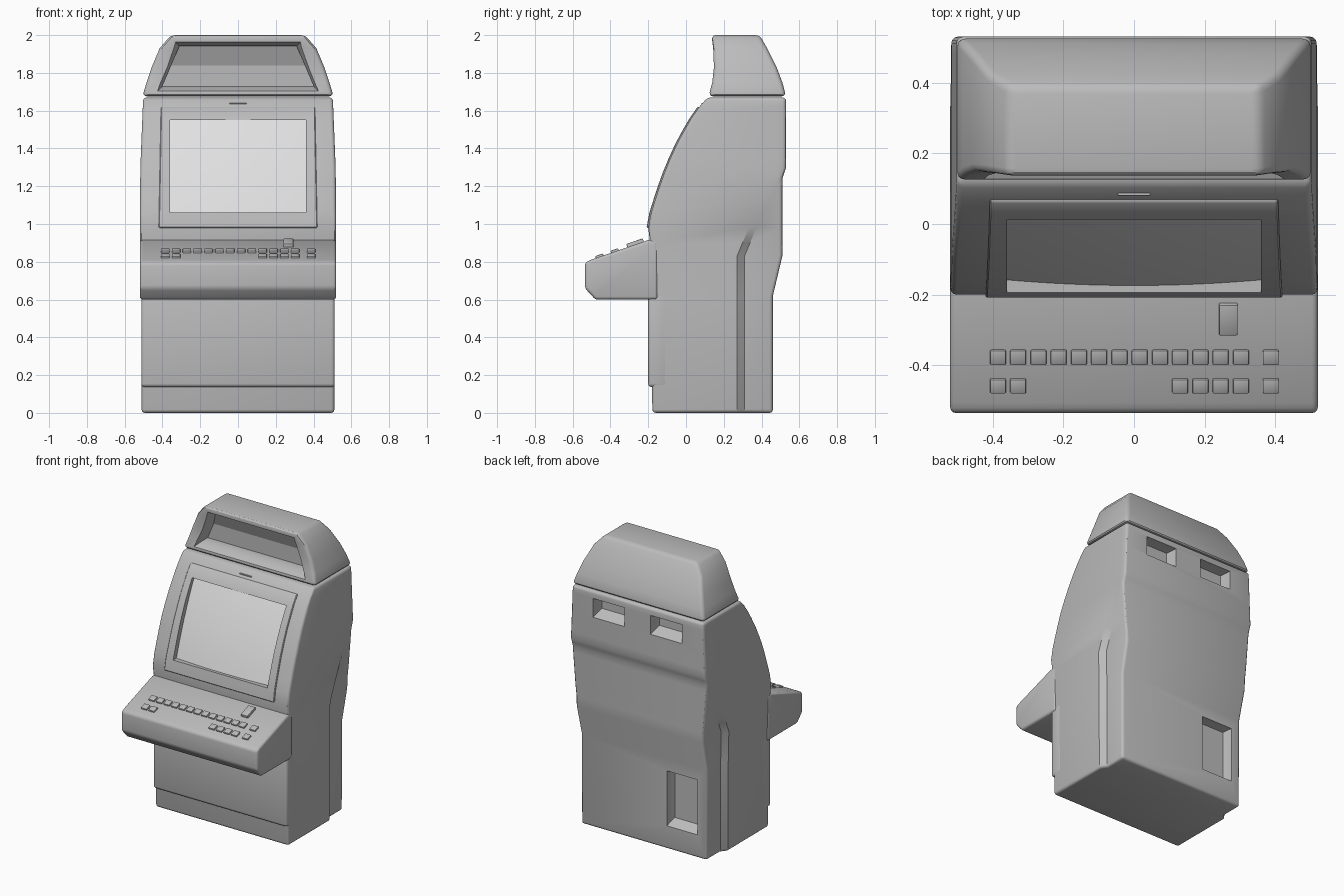
import bpy, bmesh, math
from mathutils import Matrix

if "Cube" in bpy.data.objects:
    bpy.data.objects.remove(bpy.data.objects["Cube"])


def material(name, v):
    m = bpy.data.materials.new(name)
    m.diffuse_color = (v, v, v, 1)
    m.use_nodes = True
    m.node_tree.nodes["Principled BSDF"].inputs["Base Color"].default_value = m.diffuse_color
    return m


GREY = material("cabinet grey", 0.5)
LIGHT = material("screen light grey", 0.75)


def add_object(name, bm, mat=GREY):
    bmesh.ops.recalc_face_normals(bm, faces=bm.faces)
    me = bpy.data.meshes.new(name)
    bm.to_mesh(me)
    bm.free()
    me.materials.append(mat)
    ob = bpy.data.objects.new(name, me)
    bpy.context.collection.objects.link(ob)
    return ob


def loft(name, rings):
    """Closed solid through rings with equal point counts."""
    bm = bmesh.new()
    vs = [[bm.verts.new(p) for p in r] for r in rings]
    n = len(vs[0])
    for a, b in zip(vs, vs[1:]):
        for i in range(n):
            j = (i + 1) % n
            bm.faces.new((a[i], a[j], b[j], b[i]))
    bm.faces.new(vs[0])
    bm.faces.new(vs[-1])
    return add_object(name, bm)


def rect(z, w, yf, yb):
    return [(-w, yf, z), (w, yf, z), (w, yb, z), (-w, yb, z)]


def activate(ob):
    bpy.ops.object.select_all(action='DESELECT')
    ob.select_set(True)
    bpy.context.view_layer.objects.active = ob


def bevel(ob, width, segments=3):
    activate(ob)
    m = ob.modifiers.new("bevel", 'BEVEL')
    m.width, m.segments = width, segments
    m.limit_method, m.angle_limit = 'ANGLE', math.radians(40)
    bpy.ops.object.modifier_apply(modifier=m.name)


def cut(ob, cutter):
    activate(ob)
    m = ob.modifiers.new("cut", 'BOOLEAN')
    m.operation, m.solver, m.object = 'DIFFERENCE', 'EXACT', cutter
    bpy.ops.object.modifier_apply(modifier=m.name)


def smooth(ob):
    activate(ob)
    bpy.ops.object.shade_smooth_by_angle(angle=math.radians(30))


def interp(table, z):
    for (z0, a), (z1, b) in zip(table, table[1:]):
        if z <= z1:
            return a + (b - a) * (z - z0) / (z1 - z0)
    return table[-1][1]


# Cabinet outline as functions of height
FRONT = [(0, -.178), (.9, -.19), (.98, -.2), (1.06, -.185), (1.13, -.163), (1.2, -.14),
         (1.27, -.115), (1.35, -.082), (1.43, -.045), (1.5, -.007), (1.56, .028),
         (1.62, .07), (1.67, .115)]
BACK = [(0, .46), (.62, .46), (.83, .51), (1.24, .51), (1.3, .53), (1.67, .53)]
WIDTH = [(0, .51), (.62, .512), (.98, .52), (1.3, .517), (1.67, .502)]
NOTCH = [(0, .27), (.83, .27), (1.24, .44), (1.67, .44)]
INSET = [(0, .03), (.9, .03), (1.24, 0), (1.67, 0)]


def body_ring(z):
    w, yf, yb = interp(WIDTH, z), interp(FRONT, z), interp(BACK, z)
    yn, w2 = interp(NOTCH, z), w - interp(INSET, z)
    half = [(w, yf, z), (w, yn, z), (w2, yn + .04, z), (w2, yb, z)]
    return half + [(-x, y, h) for x, y, h in reversed(half)]


levels = sorted({z for t in (FRONT, BACK, WIDTH) for z, _ in t})
body = loft("cabinet_body", [body_ring(z) for z in levels])
bevel(body, .018)

# Curved bezel plate around the screen
bezel = loft("screen_bezel", [
    rect(z, .42 - .012 * (z - .98) / .64, interp(FRONT, z) - .009, interp(FRONT, z) + .03)
    for z in levels if .98 <= z <= 1.62])
bevel(bezel, .004, 1)


# Screen opening, with the bulged tube face inside it
def screen_y(z):
    return -.158 + (z - 1.06) * .4


opening = loft("opening_cutter", [rect(z, .36, -.6, screen_y(z) + .01) for z in (1.06, 1.55)])
for part in (body, bezel):
    cut(part, opening)

bm = bmesh.new()
NX, NZ = 16, 10
grid = []
for j in range(NZ + 1):
    v = j / NZ
    z = 1.06 + .49 * v
    row = []
    for i in range(NX + 1):
        u = 2 * i / NX - 1
        y = screen_y(z) - .016 * (1 - u * u) - .012 * (1 - (2 * v - 1) ** 2)
        row.append(bm.verts.new((.36 * u, y, z)))
    grid.append(row)
for a, b in zip(grid, grid[1:]):
    for i in range(NX):
        bm.faces.new((a[i], a[i + 1], b[i + 1], b[i]))
screen = add_object("screen", bm, LIGHT)
for p in screen.data.polygons:
    if p.normal.y > 0:
        p.flip()

# Rear hand grips and rear access pocket, tapering inward
cutters = [opening]
for x0, x1, z0, z1, depth in ((.10, .34, 1.49, 1.62, .07), (-.34, -.10, 1.49, 1.62, .07),
                              (-.41, -.175, .16, .54, .06)):
    yb = .53 if z0 > 1 else .46

    def pocket(y, s):
        return [(x0 + s, y, z0 + 2 * s), (x1 - s, y, z0 + 2 * s), (x1 - s, y, z1 - s / 2),
                (x0 + s, y, z1 - s / 2)]
    c = loft("pocket_cutter", [pocket(yb + .05, 0), pocket(yb - .001, 0), pocket(yb - depth, .02)])
    cut(body, c)
    cutters.append(c)

# Lower front panel above the kick base
front_panel = loft("front_panel", [rect(.137, .512, -.2, -.1), rect(.66, .512, -.2, -.1)])
bevel(front_panel, .018)

# Control shelf: side profile extruded across the width
profile = [(-.15, .6), (-.48, .6), (-.535, .66), (-.535, .795), (-.505, .81), (-.2, .915),
           (-.15, .915)]
shelf = loft("control_shelf", [[(x, y, z) for y, z in profile] for x in (-.52, .52)])
bevel(shelf, .016)

# Buttons and the taller lever cover on the sloped deck
SLOPE = math.atan2(.105, .305)


def deck_block(name, x, y, sx, sy, h):
    bm = bmesh.new()
    bmesh.ops.create_cube(bm, size=1, matrix=Matrix.Diagonal((sx, sy, h * 2, 1)))
    ob = add_object(name, bm)
    bevel(ob, .004, 2)
    ob.rotation_euler.x = SLOPE
    ob.location = (x, y, .915 + (y + .2) * math.tan(SLOPE))
    smooth(ob)


columns = [-.385 + .0573 * i for i in range(13)] + [.387]
for x in columns:
    deck_block("button_upper", x, -.376, .045, .043, .011)
for x in columns[:2] + columns[9:]:
    deck_block("button_lower", x, -.457, .045, .043, .011)
deck_block("lever_cover", .267, -.267, .053, .092, .018)

# Thin slot plate above the bezel
slot_y = interp(FRONT, 1.637)
loft("slot_plate", [rect(z, .045, slot_y - .004, slot_y + .02) for z in (1.634, 1.64)])

# Sign hood with tapered sides and a concave front
hood = loft("sign_hood", [rect(*r) for r in (
    (1.676, .506, .12, .53), (1.75, .484, .139, .51), (1.83, .457, .148, .48),
    (1.93, .415, .144, .43), (2.0, .355, .135, .39))])
bevel(hood, .022)


# Flared sign recess
def trapezoid(y, g):
    return [(-.40 - g, y, 1.73 - g), (.40 + g, y, 1.73 - g), (.31 + g, y, 1.942 + g),
            (-.31 - g, y, 1.942 + g)]


c = loft("sign_cutter", [trapezoid(.05, .06), trapezoid(.15, .016), trapezoid(.185, 0),
                         trapezoid(.24, 0)])
cut(hood, c)
cutters.append(c)

# Sloped panel filling the upper half of the recess
loft("sign_back", [rect(1.84, .36, .238, .25), rect(1.95, .31, .195, .25)])

for ob in (body, bezel, screen, front_panel, shelf, hood):
    smooth(ob)
for c in cutters:
    bpy.data.objects.remove(c)
